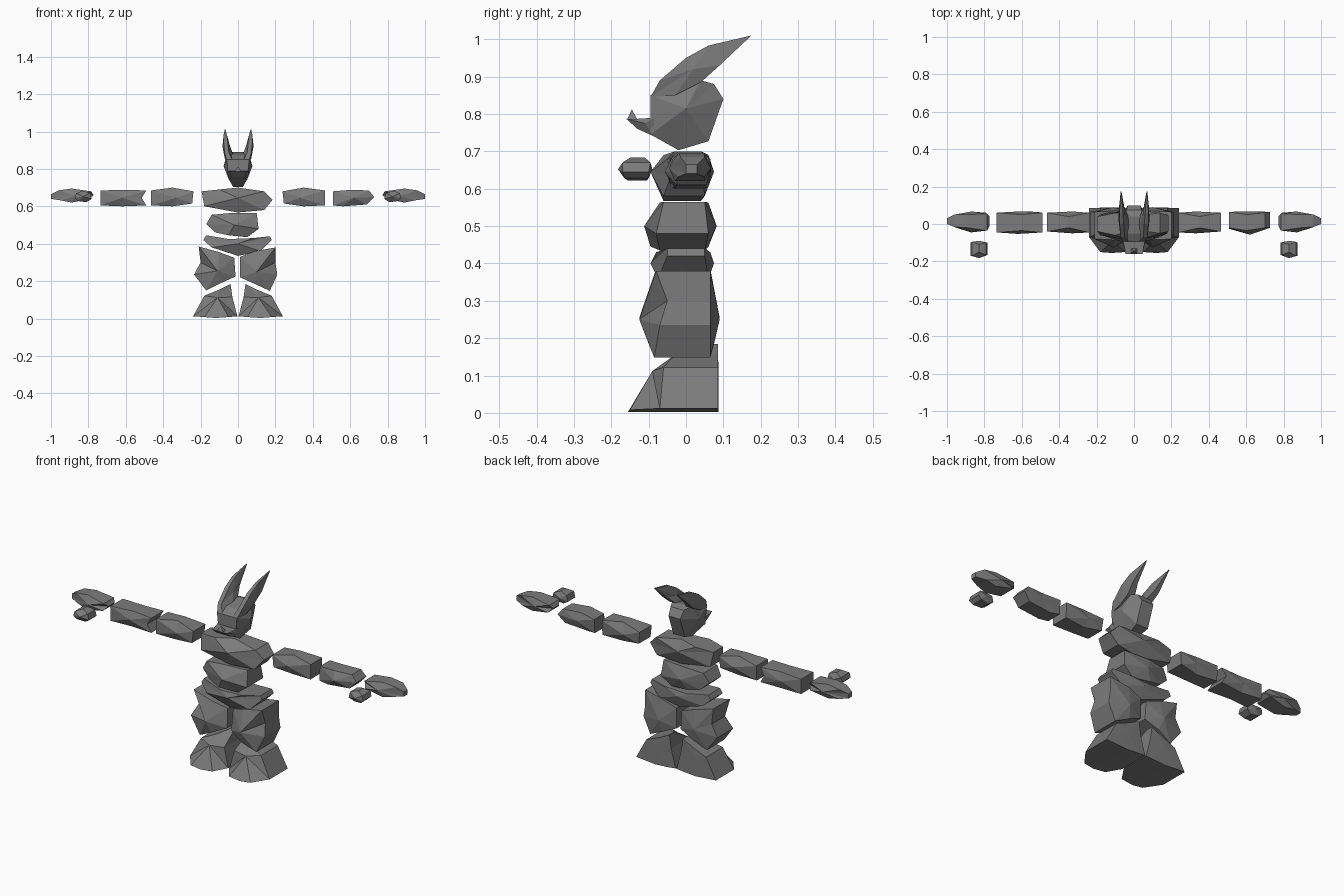
import bpy, bmesh

stone = bpy.data.materials.new("grey_stone")
stone.diffuse_color = (0.2, 0.2, 0.2, 1)


def rock(name, outline, centre, side=False, flip=1):
    """Faceted boulder. outline: (u, z, near, far) points around the silhouette;
    centre: (u, z, near, far) peaks of the two fanned faces.
    u is x and depth is y, or the reverse when side is True."""
    bm = bmesh.new()

    def vert(u, z, d):
        x, y = (d, u) if side else (u, d)
        return bm.verts.new((x * flip, y, z))

    near = [vert(u, z, a) for u, z, a, b in outline]
    far = [vert(u, z, b) for u, z, a, b in outline]
    u, z, a, b = centre
    near_peak, far_peak = vert(u, z, a), vert(u, z, b)
    n = len(outline)
    for i in range(n):
        j = (i + 1) % n
        bm.faces.new((near[i], near[j], near_peak))
        bm.faces.new((far[j], far[i], far_peak))
        bm.faces.new((near[j], near[i], far[i], far[j]))
    bmesh.ops.remove_doubles(bm, verts=bm.verts, dist=0.0005)
    bmesh.ops.recalc_face_normals(bm, faces=bm.faces)
    mesh = bpy.data.meshes.new(name)
    bm.to_mesh(mesh)
    bm.free()
    mesh.materials.append(stone)
    bpy.context.collection.objects.link(bpy.data.objects.new(name, mesh))


def pair(name, outline, centre, side=False):
    rock("right_" + name, outline, centre, side, 1)
    rock("left_" + name, outline, centre, side, -1)


# Head and jutting lower jaw
rock("head", [(-.095, .85, -.06, .06), (-.095, .745, -.05, .05), (-.02, .703, -.025, .025),
              (.06, .727, -.035, .035), (.10, .84, -.035, .035), (.075, .88, -.04, .04),
              (.04, .89, -.055, .055), (-.05, .875, -.05, .05)],
     (0, .815, -.077, .077), side=True)
rock("jaw", [(-.085, .79, -.06, .06), (-.085, .74, -.045, .045), (-.13, .76, -.04, .04),
             (-.16, .787, -.045, .045), (-.13, .787, -.05, .05)],
     (-.11, .775, -.057, .057), side=True)
rock("jaw_spike", [(-.158, .785, -.018, .018), (-.145, .812, 0, 0), (-.13, .785, -.018, .018)],
     (-.145, .79, -.015, .015), side=True)

# Swept-back horns
pair("horn", [(-.095, .845, .03, .06), (-.07, .89, .05, .072), (0, .95, .055, .077),
              (.06, .983, .06, .077), (.175, 1.01, .067, .071), (.09, .93, .052, .08),
              (.04, .885, .03, .072), (-.03, .85, .015, .07)],
     (.02, .92, .042, .083), side=True)

# Torso boulders
rock("chest", [(-.195, .68, -.04, .04), (-.10, .69, -.06, .06), (0, .70, -.03, .04),
               (.14, .68, -.05, .06), (.185, .635, -.04, .045), (.14, .58, -.06, .05),
               (0, .567, -.06, .04), (-.18, .60, -.06, .05)],
     (0, .645, -.095, .075))
rock("belly", [(-.14, .555, -.07, .05), (-.05, .563, -.07, .06), (.10, .565, -.06, .05),
               (.11, .48, -.08, .06), (.05, .435, -.07, .05), (-.05, .445, -.095, .06),
               (-.12, .46, -.07, .05), (-.17, .505, -.06, .04)],
     (-.02, .50, -.112, .082))
rock("pelvis", [(-.17, .445, -.05, .05), (-.05, .425, -.08, .065), (.08, .43, -.08, .065),
                (.17, .44, -.05, .05), (.18, .42, -.05, .05), (.12, .36, -.075, .06),
                (0, .335, -.06, .05), (-.14, .38, -.07, .06), (-.185, .42, -.05, .05)],
     (0, .40, -.095, .075))

# Thighs
rock("left_thigh", [(-.21, .385, -.08, .065), (-.10, .355, -.085, .07), (-.02, .325, -.06, .065),
                    (-.013, .225, -.075, .065), (-.09, .19, -.10, .075), (-.17, .15, -.085, .065),
                    (-.235, .235, -.07, .065), (-.20, .30, -.05, .065)],
     (-.11, .255, -.125, .09))
rock("right_thigh", [(.20, .38, -.08, .065), (.09, .36, -.085, .07), (.012, .33, -.06, .065),
                     (.012, .22, -.075, .065), (.09, .185, -.10, .075), (.17, .148, -.085, .065),
                     (.21, .235, -.07, .065), (.20, .30, -.05, .065)],
     (.10, .25, -.125, .09))

# Feet
pair("foot", [(.003, .012, -.08, .085), (.03, .115, -.075, .085), (.04, .185, .045, .085),
              (.10, .155, -.03, .085), (.18, .122, -.06, .085), (.24, .012, -.07, .085),
              (.18, .008, -.15, .087), (.12, .003, -.155, .087), (.05, .008, -.15, .087)],
     (.11, .112, -.09, .087))

# Upper arms
pair("upper_arm", [(.238, .68, -.045, .06), (.35, .70, -.02, .04), (.465, .685, -.04, .06),
                   (.465, .605, -.04, .055), (.35, .60, -.03, .045), (.245, .615, -.045, .055)],
     (.33, .645, -.05, .067))

# Forearms
rock("right_forearm", [(.507, .68, -.02, .065), (.60, .688, -.035, .05), (.70, .685, -.02, .06),
                       (.728, .65, -.02, .065), (.69, .61, -.025, .055), (.56, .60, -.03, .05),
                       (.507, .605, -.025, .06)],
     (.62, .645, -.057, .067))
rock("left_forearm", [(-.735, .685, -.045, .06), (-.60, .688, -.035, .05), (-.49, .685, -.045, .06),
                      (-.515, .645, -.045, .065), (-.49, .605, -.045, .06), (-.62, .60, -.03, .05),
                      (-.735, .605, -.045, .06)],
     (-.62, .645, -.053, .067))

# Hands and their floating thumbs
pair("hand", [(.785, .68, -.035, .055), (.89, .695, -.02, .05), (.96, .685, -.015, .05),
              (1.0, .665, 0, .03), (1.0, .64, 0, .03), (.95, .632, -.02, .05),
              (.89, .62, -.03, .05), (.79, .64, -.035, .06), (.772, .66, -.01, .04)],
     (.87, .655, -.045, .067))
pair("thumb", [(.79, .672, -.165, -.10), (.83, .683, -.15, -.11), (.865, .67, -.17, -.095),
               (.873, .645, -.17, -.10), (.855, .628, -.165, -.10), (.81, .622, -.155, -.105),
               (.782, .64, -.165, -.10)],
     (.828, .652, -.182, -.09))
